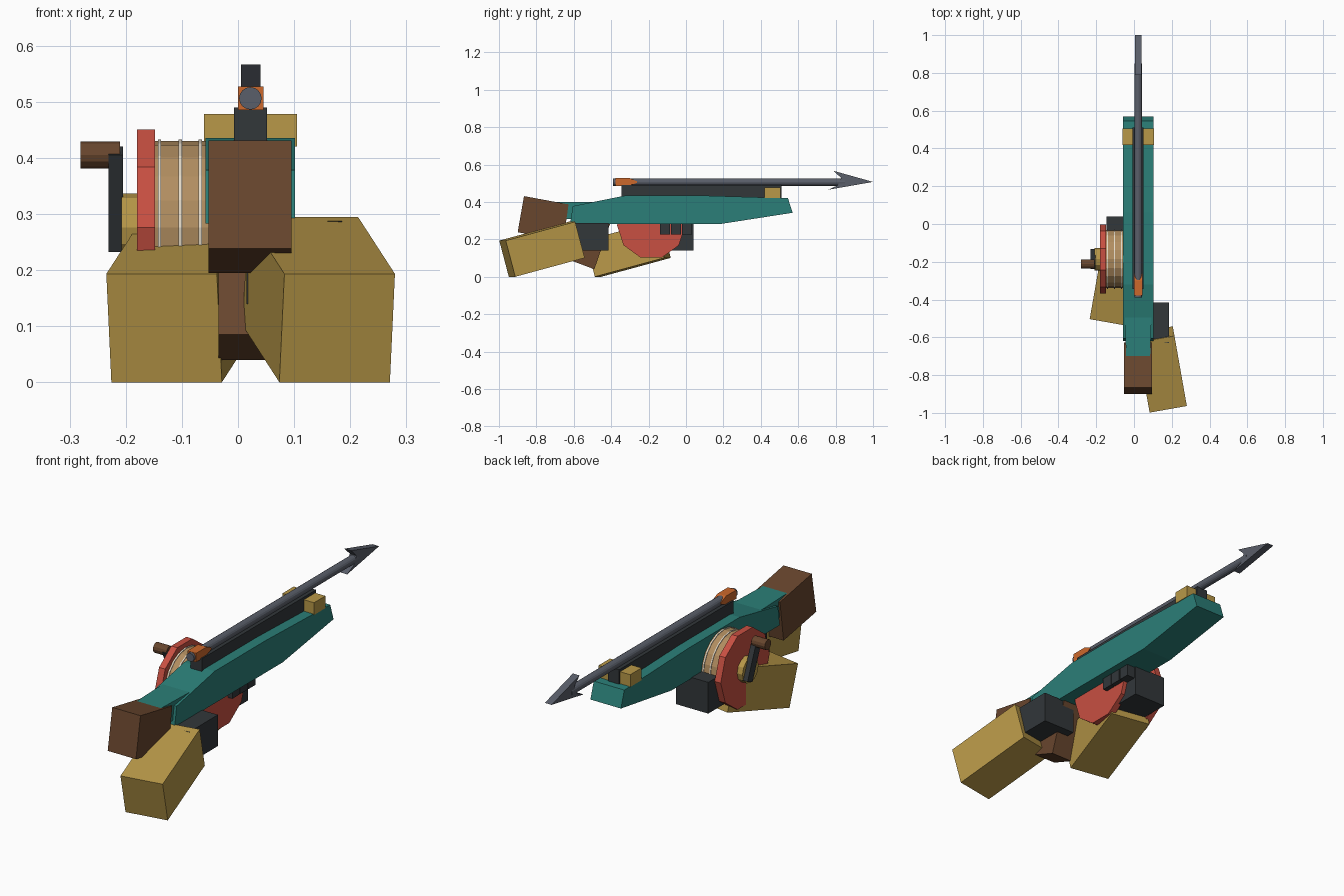
import bpy, bmesh
from math import radians, sin, cos, tau
from mathutils import Euler, Vector

if "Cube" in bpy.data.objects:
    bpy.data.objects.remove(bpy.data.objects["Cube"])


def material(name, rgb):
    m = bpy.data.materials.new(name)
    m.use_nodes = True
    m.diffuse_color = (*rgb, 1)
    m.node_tree.nodes["Principled BSDF"].inputs["Base Color"].default_value = (*rgb, 1)
    return m


teal = material("teal", (.024, .212, .188))
red = material("red", (.578, .08, .054))
gold = material("gold", (.479, .314, .065))
tan = material("rope tan", (.445, .27, .117))
brown = material("brown", (.138, .061, .027))
dark = material("charcoal", (.032, .038, .042))
steel = material("steel", (.102, .114, .144))
orange = material("orange", (.604, .138, .025))
cream = material("cream", (.775, .701, .578))


def finish(name, bm, mat):
    bmesh.ops.recalc_face_normals(bm, faces=bm.faces[:])
    mesh = bpy.data.meshes.new(name)
    bm.to_mesh(mesh)
    bm.free()
    mesh.materials.append(mat)
    ob = bpy.data.objects.new(name, mesh)
    bpy.context.collection.objects.link(ob)
    return ob


def prism(name, mat, x0, x1, profile):
    """Extrude a side profile of (y, z) points across x."""
    bm = bmesh.new()
    face = bm.faces.new([bm.verts.new((x0, y, z)) for y, z in profile])
    ext = bmesh.ops.extrude_face_region(bm, geom=[face])["geom"]
    bmesh.ops.translate(bm, vec=(x1 - x0, 0, 0),
                        verts=[v for v in ext if isinstance(v, bmesh.types.BMVert)])
    return finish(name, bm, mat)


def disc(name, mat, x0, x1, centre, r, sides):
    """Cylinder lying along x."""
    y, z = centre
    ring = [(y + r * cos(tau * i / sides), z + r * sin(tau * i / sides)) for i in range(sides)]
    return prism(name, mat, x0, x1, ring)


def box(name, mat, centre, size, rot=(0, 0, 0)):
    bm = bmesh.new()
    bmesh.ops.create_cube(bm, size=1)
    turn = Euler([radians(a) for a in rot])
    for v in bm.verts:
        p = Vector([a * b for a, b in zip(v.co, size)])
        p.rotate(turn)
        v.co = p + Vector(centre)
    return finish(name, bm, mat)


MID = .022

# Main body and tapered neck behind it
prism("body", teal, -.058, .102, [(-.62, .283), (-.605, .378), (-.32, .435), (.06, .435),
                                  (.545, .42), (.57, .342), (.19, .283)])
neck = prism("neck", teal, -.052, .096, [(-.72, .31), (-.72, .4), (-.4, .4), (-.4, .31)])
for v in neck.data.vertices:
    if v.co.y < -.6:
        v.co.x = MID + (v.co.x - MID) * .85

# Stock and grip
prism("stock", brown, -.053, .095, [(-.9, .238), (-.866, .431), (-.628, .387), (-.655, .195)])
prism("grip", brown, -.035, .077, [(-.61, .085), (-.49, .04), (-.4, .3), (-.53, .3)])

# Top rail, front sight block and rear clamp
box("rail", dark, (MID, .083, .455), (.059, .856, .07))
box("front_block", gold, (MID, .462, .449), (.166, .085, .058))
prism("rear_clamp", orange, 0, .045, [(-.378, .485), (-.378, .527), (-.3, .527),
                                      (-.262, .51), (-.262, .502), (-.31, .485)])

# Harpoon
bm = bmesh.new()
bmesh.ops.create_cone(bm, cap_ends=True, segments=16, radius1=.02, radius2=.02, depth=1.24)
for v in bm.verts:
    v.co = (MID + v.co.x, .23 + v.co.z, .506 + v.co.y)
finish("harpoon_shaft", bm, steel)
prism("harpoon_head", steel, .005, .04, [(1, .507), (.79, .566), (.83, .527),
                                         (.81, .488), (.76, .465)])

# Reel: spool, rope bands, two flanges, hub
AXLE = (-.186, .276)
disc("spool", tan, -.15, .02, AXLE, .154, 20)
for x in (-.14, -.103, -.067, -.03):
    disc("rope_band", cream, x - .003, x + .003, AXLE, .157, 20)
disc("outer_flange", red, -.18, -.148, AXLE, .183, 10)
disc("inner_flange", red, .012, .045, AXLE, .183, 10)
disc("hub", gold, -.208, -.17, AXLE, .06, 12)

# Crank
box("crank_arm", dark, (-.218, -.185, .326), (.026, .04, .187), (22, 0, 0))
disc("crank_handle", brown, -.281, -.21, (-.212, .405), .024, 12)

# Forearms, mirrored in angle
for name, x, y, yaw in (("rear_arm", .144, -.77, 10), ("fore_arm", -.099, -.31, -10)):
    box(name, gold, (x, y, .147), (.2, .39, .2), (15, 0, yaw))

# Hands and fingers
box("rear_hand", dark, (.1, -.522, .213), (.17, .215, .148))
box("fore_hand", dark, (-.06, -.067, .213), (.17, .215, .148))
for i in range(3):
    box("finger", dark, (.03, -.112 + i * .059, .256), (.075, .054, .06))
